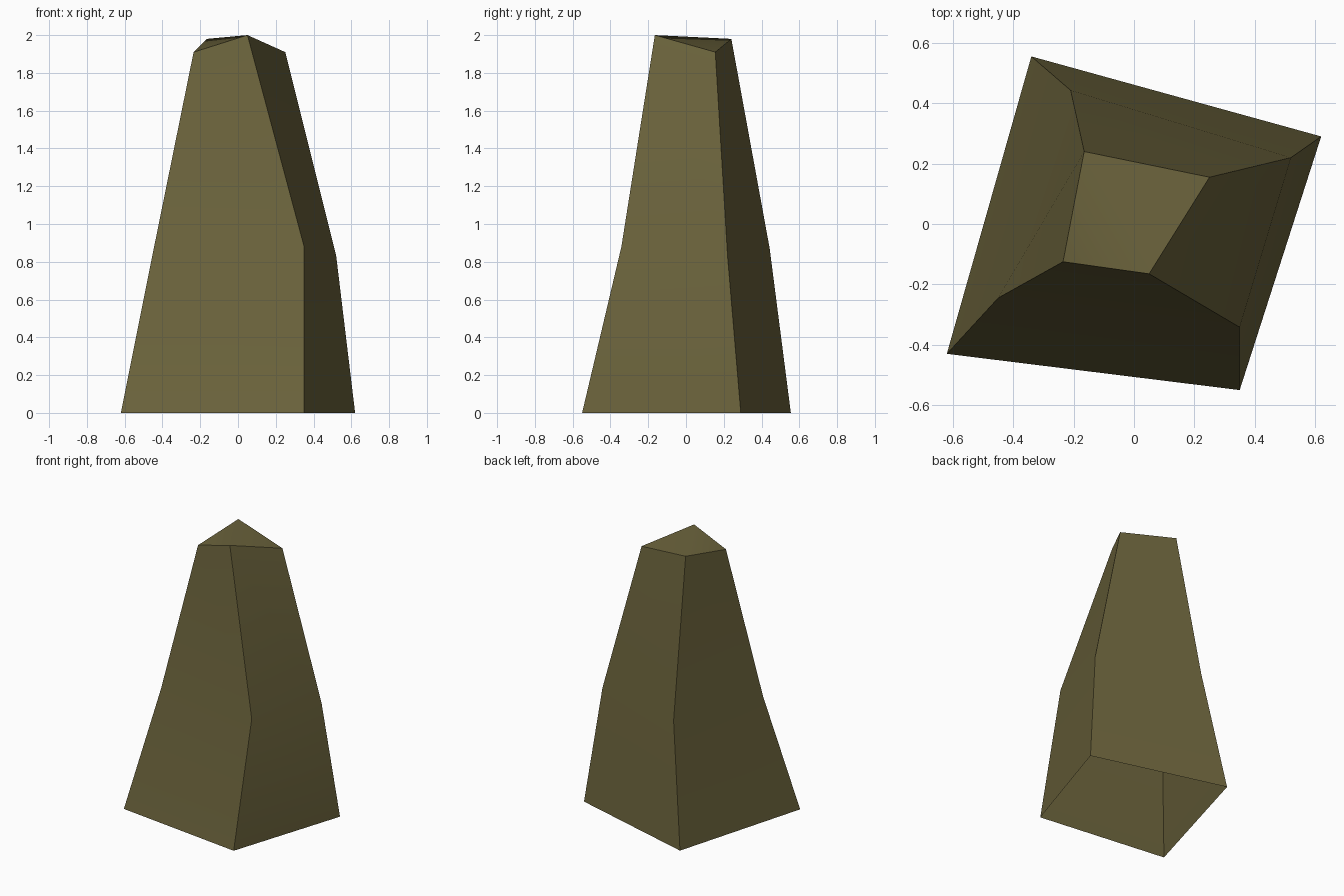
import bpy

if "Cube" in bpy.data.objects:
    bpy.data.objects.remove(bpy.data.objects["Cube"])

# Corner rings (front-left, front-right, back-right, back-left), bottom to top
rings = [
    [(-0.62, -0.43, 0), (0.35, -0.55, 0), (0.62, 0.29, 0), (-0.34, 0.555, 0)],
    [(-0.45, -0.245, 0.85), (0.35, -0.342, 0.88), (0.52, 0.22, 0.83), (-0.21, 0.443, 0.87)],
    [(-0.235, -0.125, 1.91), (0.05, -0.165, 2.0), (0.25, 0.155, 1.91), (-0.165, 0.24, 1.98)],
]
verts = [p for ring in rings for p in ring]

# Side walls; the underside stays open
faces = []
for r in range(2):
    for i in range(4):
        j = (i + 1) % 4
        lo, hi = r * 4, r * 4 + 4
        faces.append((lo + j, hi + j, hi + i, lo + i))
# Slanted top, folded along its diagonal ridge
faces += [(9, 10, 11), (9, 11, 8)]

mesh = bpy.data.meshes.new("rock_pillar")
mesh.from_pydata(verts, [], faces)
mesh.update()
pillar = bpy.data.objects.new("rock_pillar", mesh)
bpy.context.collection.objects.link(pillar)

# Olive stone colour
mat = bpy.data.materials.new("olive_stone")
mat.diffuse_color = (0.147, 0.125, 0.045, 1)
mat.use_nodes = True
mat.node_tree.nodes["Principled BSDF"].inputs["Base Color"].default_value = mat.diffuse_color
mesh.materials.append(mat)

# Soft bend halfway up, sharp corners
bpy.context.view_layer.objects.active = pillar
pillar.select_set(True)
bpy.ops.object.shade_smooth_by_angle(angle=0.6)
